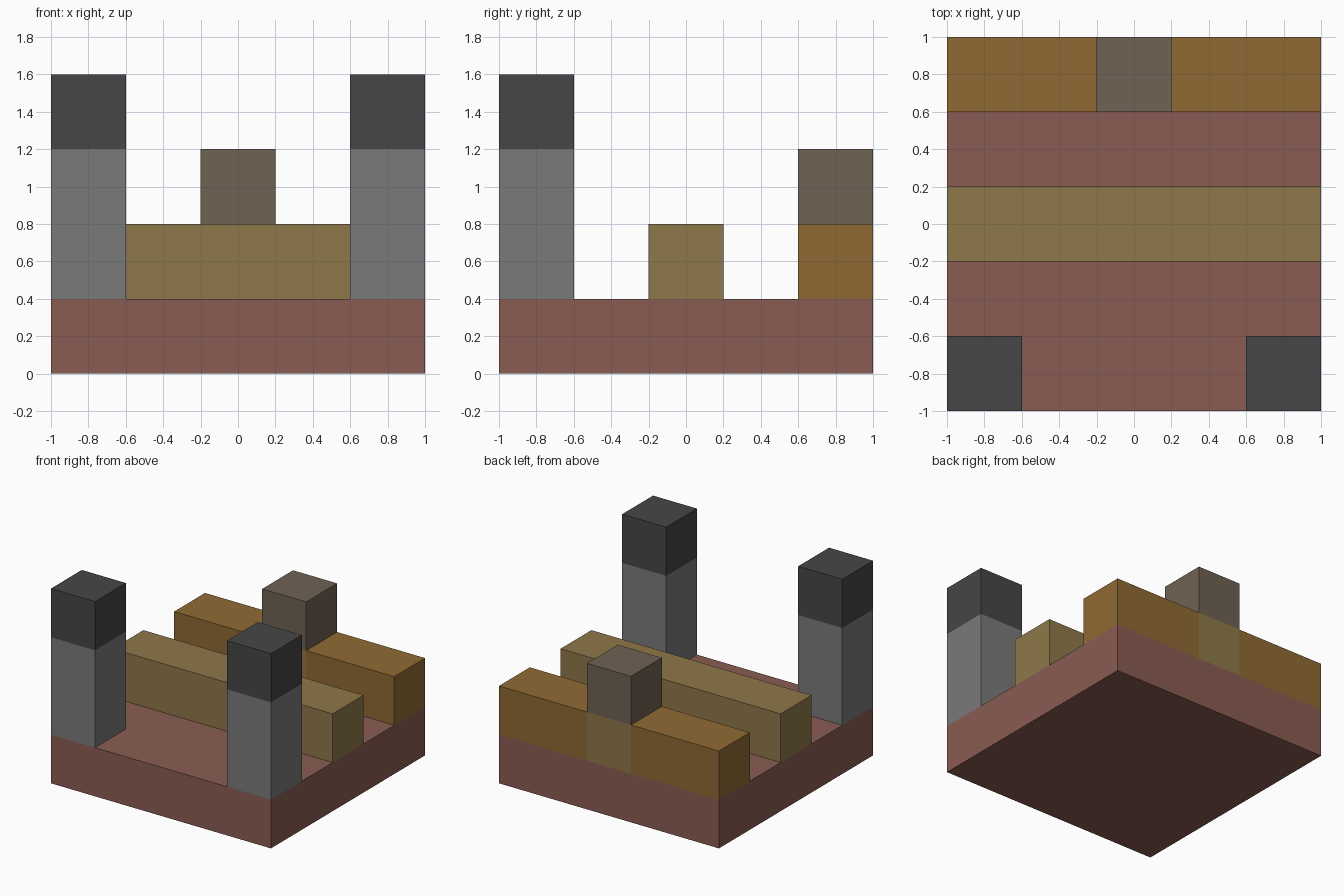
import bpy, bmesh
from mathutils import Vector

cube = bpy.data.objects.get("Cube")
if cube:
    bpy.data.objects.remove(cube, do_unlink=True)

U = 0.4  # block size; the model is a 5 x 5 block plan


def material(name, hex_code):
    """Flat material from an sRGB hex string, stored as linear values."""
    srgb = [int(hex_code[i:i + 2], 16) / 255 for i in (0, 2, 4)]
    rgba = [c / 12.92 if c < 0.04 else ((c + 0.055) / 1.055) ** 2.4 for c in srgb] + [1]
    mat = bpy.data.materials.new(name)
    mat.use_nodes = True
    mat.diffuse_color = rgba
    bsdf = next(n for n in mat.node_tree.nodes if n.type == "BSDF_PRINCIPLED")
    bsdf.inputs["Base Color"].default_value = rgba
    bsdf.inputs["Roughness"].default_value = 0.9
    return mat


brick = material("brick red", "8a5c52")
stone = material("stone grey", "7a7a7a")
charcoal = material("charcoal", "464646")
straw = material("straw", "8f784a")
ochre = material("ochre", "906a34")
umber = material("umber", "6f6253")


def box(name, low, high, mats, cuts=(), rule=None, raised=None):
    """Box between two corners in block units, sliced by (axis, position)
    cuts, with faces coloured by rule(centre); raised picks faces to extrude."""
    low, high = Vector(low) * U, Vector(high) * U
    bm = bmesh.new()
    bmesh.ops.create_cube(bm, size=1)
    for v in bm.verts:
        v.co = (low + high) / 2 + v.co * (high - low)
    for axis, position in cuts:
        normal = Vector((0, 0, 0))
        normal[axis] = 1
        bmesh.ops.bisect_plane(bm, geom=bm.verts[:] + bm.edges[:] + bm.faces[:],
                               plane_co=normal * position * U, plane_no=normal)
    bm.normal_update()
    if raised:
        faces = [f for f in bm.faces if f.normal.z > 0.9
                 and raised(f.calc_center_median() / U)]
        new = bmesh.ops.extrude_face_region(bm, geom=faces)["geom"]
        tops = [v for v in new if isinstance(v, bmesh.types.BMVert)]
        bmesh.ops.translate(bm, verts=tops, vec=(0, 0, U))
        bmesh.ops.delete(bm, geom=[f for f in faces if f.is_valid], context="FACES_ONLY")
    bmesh.ops.recalc_face_normals(bm, faces=bm.faces[:])
    if rule:
        for f in bm.faces:
            f.material_index = rule(f.calc_center_median() / U)
    mesh = bpy.data.meshes.new(name)
    bm.to_mesh(mesh)
    bm.free()
    for m in mats:
        mesh.materials.append(m)
    obj = bpy.data.objects.new(name, mesh)
    bpy.context.collection.objects.link(obj)
    return obj


# Ground slab and the low wall across its middle
box("base_slab", (-2.5, -2.5, 0), (2.5, 2.5, 1), [brick])
box("middle_wall", (-2.5, -0.5, 1), (2.5, 0.5, 2), [straw])

# Front corner towers: stone shaft with a dark cap block
for side, x in (("right", -2), ("left", 2)):
    box(f"{side}_tower", (x - 0.5, -2.5, 1), (x + 0.5, -1.5, 4), [stone, charcoal],
        cuts=[(2, 3)], rule=lambda c: int(c.z > 3))

# Back wall: straw centre section topped by a raised block
box("back_wall", (-2.5, 1.5, 1), (2.5, 2.5, 2), [ochre, straw, umber],
    cuts=[(0, -0.5), (0, 0.5)],
    rule=lambda c: 2 if c.z > 2.1 else int(abs(c.x) < 0.5),
    raised=lambda c: abs(c.x) < 0.5)
